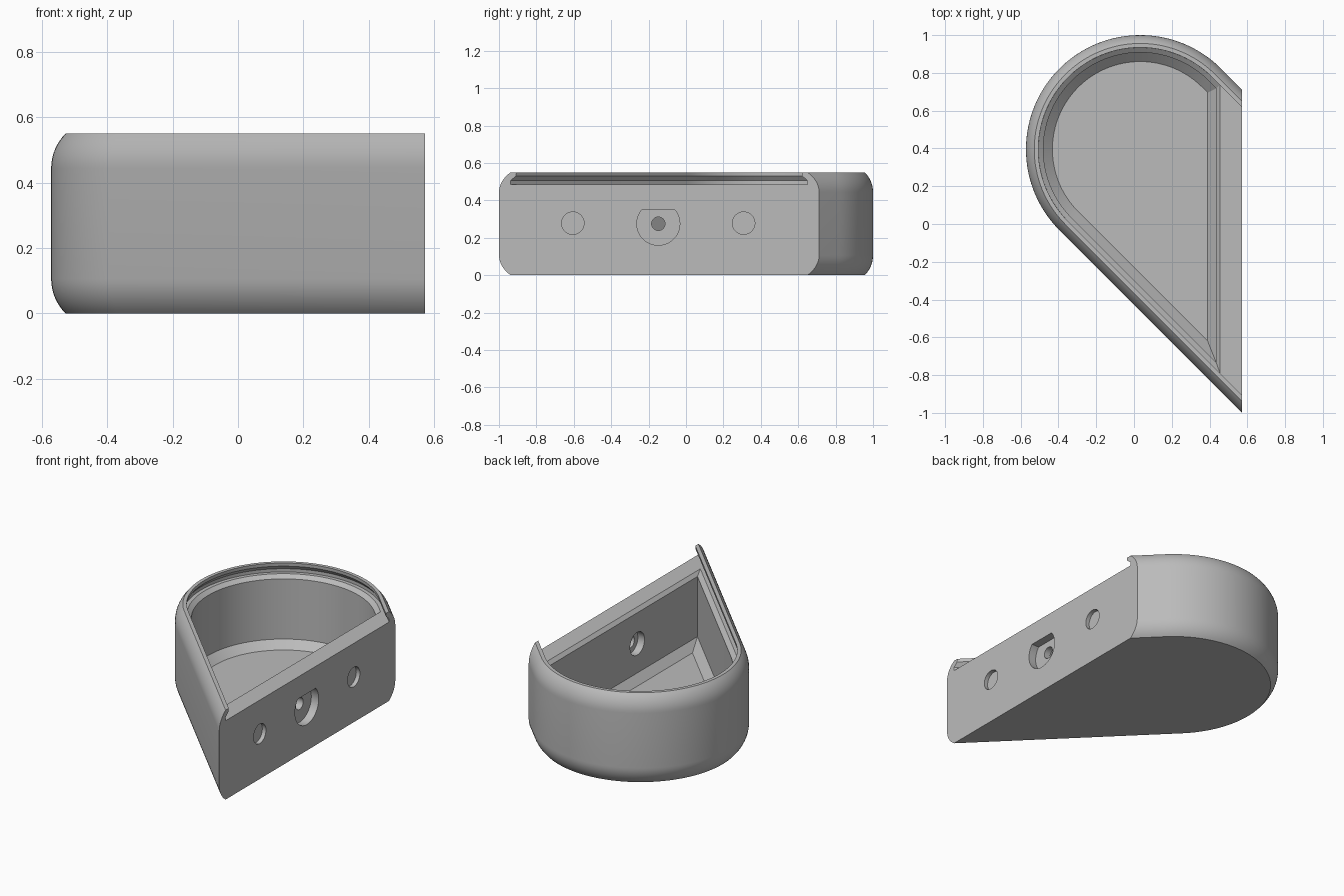
import bpy, bmesh, math
from mathutils import Matrix

cube = bpy.data.objects.get("Cube")
if cube:
    bpy.data.objects.remove(cube, do_unlink=True)

FACE_X = 0.572              # flat mounting face
CX, CY, R = 0.033, 0.395, 0.605
HEIGHT, LEDGE = 0.55, 0.485

grey = bpy.data.materials.new("plain_grey")
grey.use_nodes = True
colour = (0.5, 0.5, 0.5, 1)
grey.diffuse_color = colour
grey.node_tree.nodes["Principled BSDF"].inputs["Base Color"].default_value = colour


def outline(inset, x_end, steps=72):
    """Half circle with two tangent lines running at 45 degrees to x_end."""
    r = R - inset
    arc = []
    for i in range(steps + 1):
        a = math.radians(45) + math.pi * i / steps
        arc.append((CX + r * math.cos(a), CY + r * math.sin(a)))
    (x0, y0), (x1, y1) = arc[0], arc[-1]
    return [(x_end, y0 - (x_end - x0))] + arc + [(x_end, y1 - (x_end - x1))]


def finish(name, bm):
    bmesh.ops.recalc_face_normals(bm, faces=bm.faces)
    mesh = bpy.data.meshes.new(name)
    bm.to_mesh(mesh)
    bm.free()
    mesh.materials.append(grey)
    ob = bpy.data.objects.new(name, mesh)
    bpy.context.collection.objects.link(ob)
    return ob


def loft(name, levels):
    """Skin a closed solid through (z, inset, x_end) sections."""
    bm = bmesh.new()
    rings = [[bm.verts.new((x, y, z)) for x, y in outline(inset, x_end)]
             for z, inset, x_end in levels]
    n = len(rings[0])
    for a, b in zip(rings, rings[1:]):
        for i in range(n):
            j = (i + 1) % n
            bm.faces.new((a[i], a[j], b[j], b[i]))
    bm.faces.new(rings[0])
    bm.faces.new(rings[-1])
    return finish(name, bm)


def bore(name, y, z, radius, x_in, x_out, flat_top=None):
    """Cylinder along x, optionally with a flat cut across its top."""
    bm = bmesh.new()
    place = Matrix.Translation(((x_in + x_out) / 2, y, z)) @ Matrix.Rotation(math.pi / 2, 4, 'Y')
    bmesh.ops.create_cone(bm, cap_ends=True, segments=48, radius1=radius,
                          radius2=radius, depth=x_out - x_in, matrix=place)
    if flat_top is not None:
        cut = bmesh.ops.bisect_plane(bm, geom=bm.verts[:] + bm.edges[:] + bm.faces[:],
                                     plane_co=(0, 0, flat_top), plane_no=(0, 0, 1),
                                     clear_outer=True)
        edges = [e for e in cut["geom_cut"] if isinstance(e, bmesh.types.BMEdge)]
        bmesh.ops.holes_fill(bm, edges=edges, sides=0)
        bmesh.ops.holes_fill(bm, edges=bm.edges[:], sides=0)
    return finish(name, bm)


# Outer shell: edges rounded by a 45 degree arc at bottom and top
ROUND = 0.15
curve = []
for i in range(9):
    a = math.radians(45) * (1 - i / 8)
    curve.append((ROUND * (math.sin(math.pi / 4) - math.sin(a)), ROUND * (1 - math.cos(a))))
levels = [(z, inset, FACE_X) for z, inset in curve]
levels += [(HEIGHT - z, inset, FACE_X) for z, inset in reversed(curve)]
box = loft("box_body", levels)

# Sliding lid groove, open at the flat face
groove = loft("lid_groove_cutter", [(LEDGE, 0.043, 0.7), (0.505, 0.043, 0.7),
                                    (0.53, 0.064, 0.7), (0.57, 0.067, 0.7)])

# Cavity with bevelled floor and bevelled upper edge
cavity = loft("cavity_cutter", [(0.05, 0.14, 0.39), (0.095, 0.092, 0.435),
                                (0.465, 0.092, 0.435), (LEDGE, 0.066, 0.455),
                                (0.5, 0.066, 0.455)])

# Round pockets, half-moon recess and stepped hole in the flat face
HOLE_Y, HOLE_Z = -0.148, 0.275
cutters = [groove, cavity]
for side, y in (("front", -0.605), ("back", 0.308)):
    cutters.append(bore(side + "_pocket_cutter", y, 0.278, 0.06, FACE_X - 0.025, 0.65))
cutters.append(bore("recess_cutter", HOLE_Y, HOLE_Z, 0.115, FACE_X - 0.05, 0.65, 0.35))
cutters.append(bore("hole_cutter", HOLE_Y, HOLE_Z, 0.036, 0.4, 0.6))
cutters.append(bore("inner_hole_cutter", HOLE_Y, HOLE_Z, 0.07, 0.4, 0.48))

bpy.context.view_layer.objects.active = box
box.select_set(True)
for c in cutters:
    c.hide_render = True
    mod = box.modifiers.new(c.name, 'BOOLEAN')
    mod.operation = 'DIFFERENCE'
    mod.solver = 'EXACT'
    mod.object = c
    bpy.ops.object.modifier_apply(modifier=mod.name)
    bpy.data.objects.remove(c, do_unlink=True)

bpy.ops.object.shade_smooth_by_angle(angle=math.radians(25))
